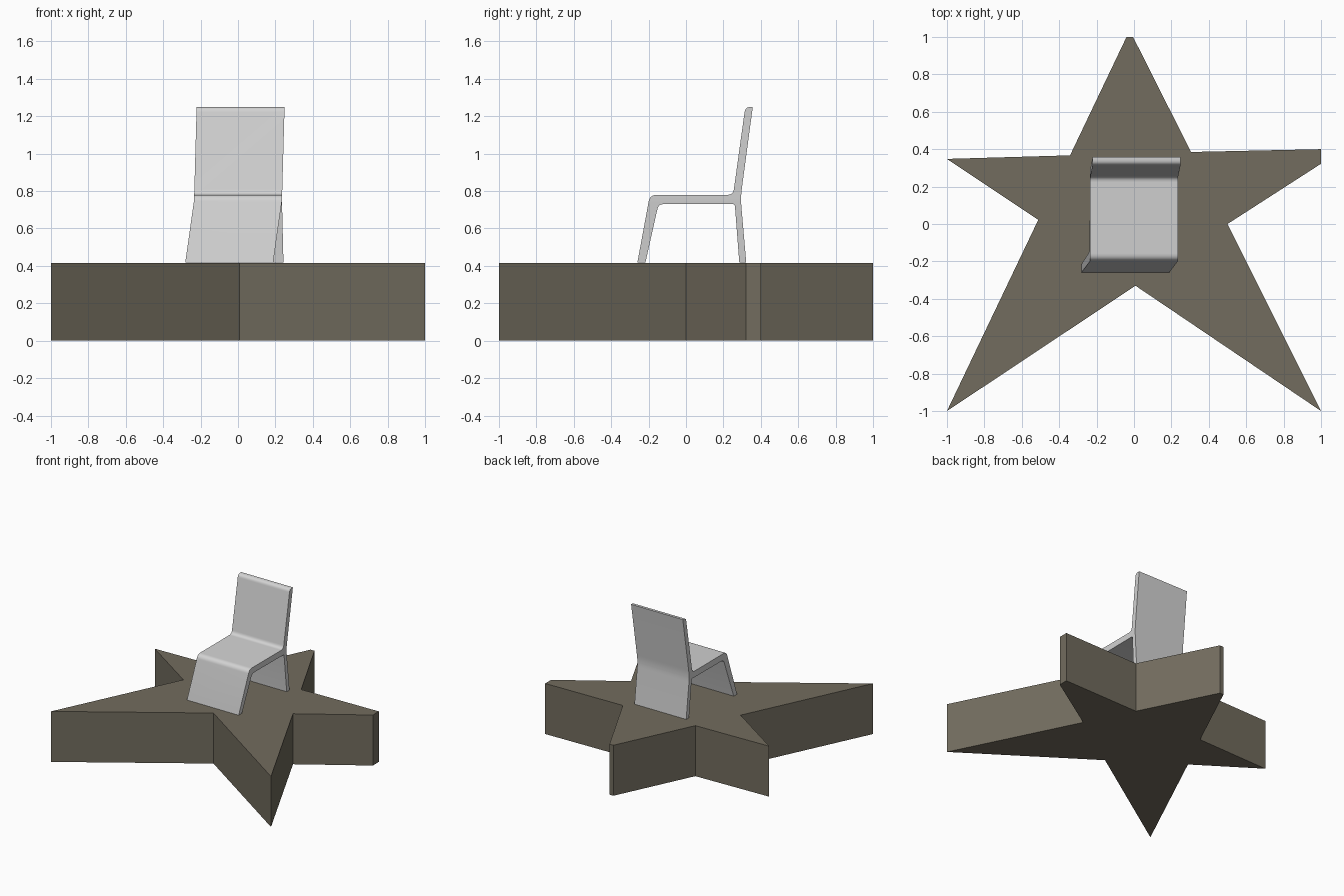
import bpy, bmesh
from mathutils import Vector

if "Cube" in bpy.data.objects:
    bpy.data.objects.remove(bpy.data.objects["Cube"])


def material(name, rgb):
    m = bpy.data.materials.new(name)
    m.diffuse_color = (*rgb, 1)
    m.use_nodes = True
    m.node_tree.nodes["Principled BSDF"].inputs["Base Color"].default_value = m.diffuse_color
    return m


def make_object(name, bm, mat):
    bmesh.ops.recalc_face_normals(bm, faces=bm.faces[:])
    mesh = bpy.data.meshes.new(name)
    bm.to_mesh(mesh)
    bm.free()
    mesh.materials.append(mat)
    ob = bpy.data.objects.new(name, mesh)
    bpy.context.collection.objects.link(ob)
    return ob


def prism(points, offset):
    """Extrude a closed outline by an offset vector."""
    bm = bmesh.new()
    face = bm.faces.new([bm.verts.new(p) for p in points])
    ext = bmesh.ops.extrude_face_region(bm, geom=[face], use_keep_orig=True)
    bmesh.ops.translate(bm, vec=offset,
                        verts=[v for v in ext["geom"] if isinstance(v, bmesh.types.BMVert)])
    return bm


def rounded(corners, steps=6):
    """Outline with each corner (y, z, cut) replaced by a curve of the given cut length."""
    out = []
    n = len(corners)
    for i, (y, z, cut) in enumerate(corners):
        c = Vector((y, z))
        if cut == 0:
            out.append(c)
            continue
        a = c + (Vector(corners[i - 1][:2]) - c).normalized() * cut
        b = c + (Vector(corners[(i + 1) % n][:2]) - c).normalized() * cut
        for k in range(steps + 1):
            t = k / steps
            out.append(a * (1 - t) ** 2 + c * 2 * t * (1 - t) + b * t * t)
    return out


stone = material("olive grey", (0.168, 0.150, 0.112))
shell = material("light grey", (0.65, 0.65, 0.65))

# Star-shaped plinth
star = [(-0.04, 1), (-0.005, 1), (0.305, 0.385), (1, 0.4), (1, 0.322), (0.5, 0),
        (1, -1), (0.008, -0.33), (-1, -1), (-0.512, 0.022), (-1, 0.348), (-0.342, 0.367)]
make_object("star_base", prism([(x, y, 0) for x, y in star], (0, 0, 0.415)), stone)

# Chair: one bent sheet with front leg, seat, rear leg and backrest
profile = rounded([
    (-0.26, 0.418, 0), (-0.193, 0.78, 0.037), (0.252, 0.78, 0.03),
    (0.317, 1.25, 0.028), (0.357, 1.25, 0), (0.292, 0.765, 0.05),
    (0.322, 0.418, 0), (0.285, 0.418, 0), (0.261, 0.73, 0.012),
    (-0.147, 0.73, 0.025), (-0.217, 0.418, 0)])
bm = prism([(-0.235, y, z) for y, z in profile], (0.47, 0, 0))
bmesh.ops.bisect_plane(bm, geom=bm.verts[:] + bm.edges[:] + bm.faces[:],
                       plane_co=(0, 0, 0.75), plane_no=(0, 0, 1))

# Slight sideways lean of the legs and backrest
for v in bm.verts:
    y, z = v.co.y, v.co.z
    if z > 0.75:
        v.co.x += 0.014 * (z - 0.75) / 0.5
    else:
        v.co.x += (-0.047 if y < 0 else 0.008) * (0.75 - z) / 0.332
chair = make_object("chair", bm, shell)

bpy.context.view_layer.objects.active = chair
chair.select_set(True)
bpy.ops.object.shade_smooth_by_angle(angle=0.6)
